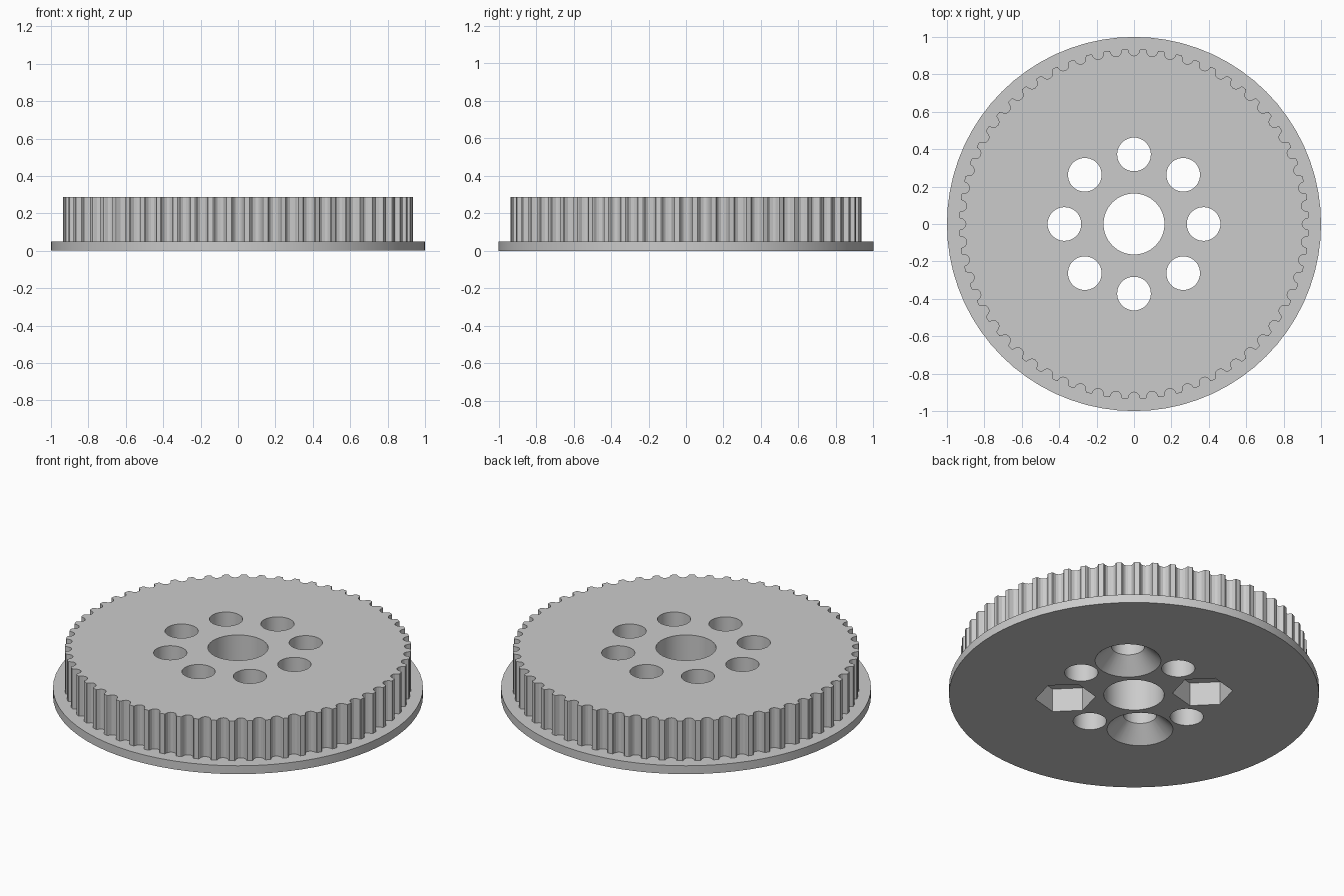
import bpy, bmesh
from math import sin, cos, pi, radians

if "Cube" in bpy.data.objects:
    bpy.data.objects.remove(bpy.data.objects["Cube"], do_unlink=True)

GREY = (0.6, 0.6, 0.6, 1.0)
mat = bpy.data.materials.new("plain grey")
mat.use_nodes = True
mat.diffuse_color = GREY
mat.node_tree.nodes["Principled BSDF"].inputs["Base Color"].default_value = GREY


def add_object(name, bm):
    bmesh.ops.recalc_face_normals(bm, faces=bm.faces)
    mesh = bpy.data.meshes.new(name)
    bm.to_mesh(mesh)
    bm.free()
    mesh.materials.append(mat)
    obj = bpy.data.objects.new(name, mesh)
    bpy.context.collection.objects.link(obj)
    return obj


def prism(name, outline, z0, z1):
    """Extrude a closed xy outline from z0 to z1."""
    bm = bmesh.new()
    face = bm.faces.new([bm.verts.new((x, y, z0)) for x, y in outline])
    top = bmesh.ops.extrude_face_region(bm, geom=[face])["geom"]
    verts = [v for v in top if isinstance(v, bmesh.types.BMVert)]
    bmesh.ops.translate(bm, verts=verts, vec=(0, 0, z1 - z0))
    return add_object(name, bm)


def circle(radius, sides, center=(0, 0), turn=0.0):
    angles = [turn + 2 * pi * i / sides for i in range(sides)]
    return [(center[0] + radius * cos(a), center[1] + radius * sin(a)) for a in angles]


def cone(name, r0, r1, z0, z1, center, sides=48):
    bm = bmesh.new()
    bmesh.ops.create_cone(bm, cap_ends=True, segments=sides, radius1=r0,
                          radius2=r1, depth=z1 - z0)
    bmesh.ops.translate(bm, verts=bm.verts, vec=(*center, (z0 + z1) / 2))
    return add_object(name, bm)


def combine(target, other, operation):
    mod = target.modifiers.new(operation.lower(), "BOOLEAN")
    mod.operation, mod.solver, mod.object = operation, "EXACT", other
    bpy.context.view_layer.objects.active = target
    bpy.ops.object.modifier_apply(modifier=mod.name)
    bpy.data.objects.remove(other, do_unlink=True)


# Toothed rim: one rounded groove repeated round the circle
TEETH, OUTER, HEIGHT, FLANGE = 60, 0.936, 0.288, 0.05
half = [(0.036, 0), (0.032, 0.003), (0.029, 0.012), (0.025, 0.023), (0.015, 0.033)]
groove = [(-t, d) for t, d in half] + [(0, 0.037)] + half[::-1]
outline = []
for i in range(TEETH):
    for t, d in groove:
        a, r = 2 * pi * i / TEETH + t / OUTER, OUTER - d
        outline.append((r * cos(a), r * sin(a)))
pulley = prism("toothed_pulley", outline, 0.02, HEIGHT)

# Flange under the teeth
combine(pulley, prism("flange", circle(1, 72), 0, FLANGE), "UNION")

# Centre bore and ring of eight bolt holes
RING, HOLE = 0.372, 0.09
combine(pulley, prism("bore_cutter", circle(0.163, 64), -0.1, 0.5), "DIFFERENCE")
for k in range(8):
    a = k * pi / 4
    c = (RING * cos(a), RING * sin(a))
    combine(pulley, prism("hole_cutter", circle(HOLE, 48, c), -0.1, 0.5), "DIFFERENCE")

# Underside: two countersinks and two hexagonal nut pockets on the diagonals
for deg in (45, 225):
    a = radians(deg)
    c = (RING * cos(a), RING * sin(a))
    combine(pulley, cone("countersink_cutter", 0.198, 0.088, -0.02, 0.09, c), "DIFFERENCE")
for deg in (135, 315):
    a = radians(deg)
    c = (RING * cos(a), RING * sin(a))
    combine(pulley, prism("nut_cutter", circle(0.163, 6, c, a), -0.1, 0.14), "DIFFERENCE")

# Smooth the round walls, keep edges sharp
bpy.ops.object.select_all(action="DESELECT")
pulley.select_set(True)
bpy.context.view_layer.objects.active = pulley
bpy.ops.object.shade_smooth_by_angle(angle=radians(20))
